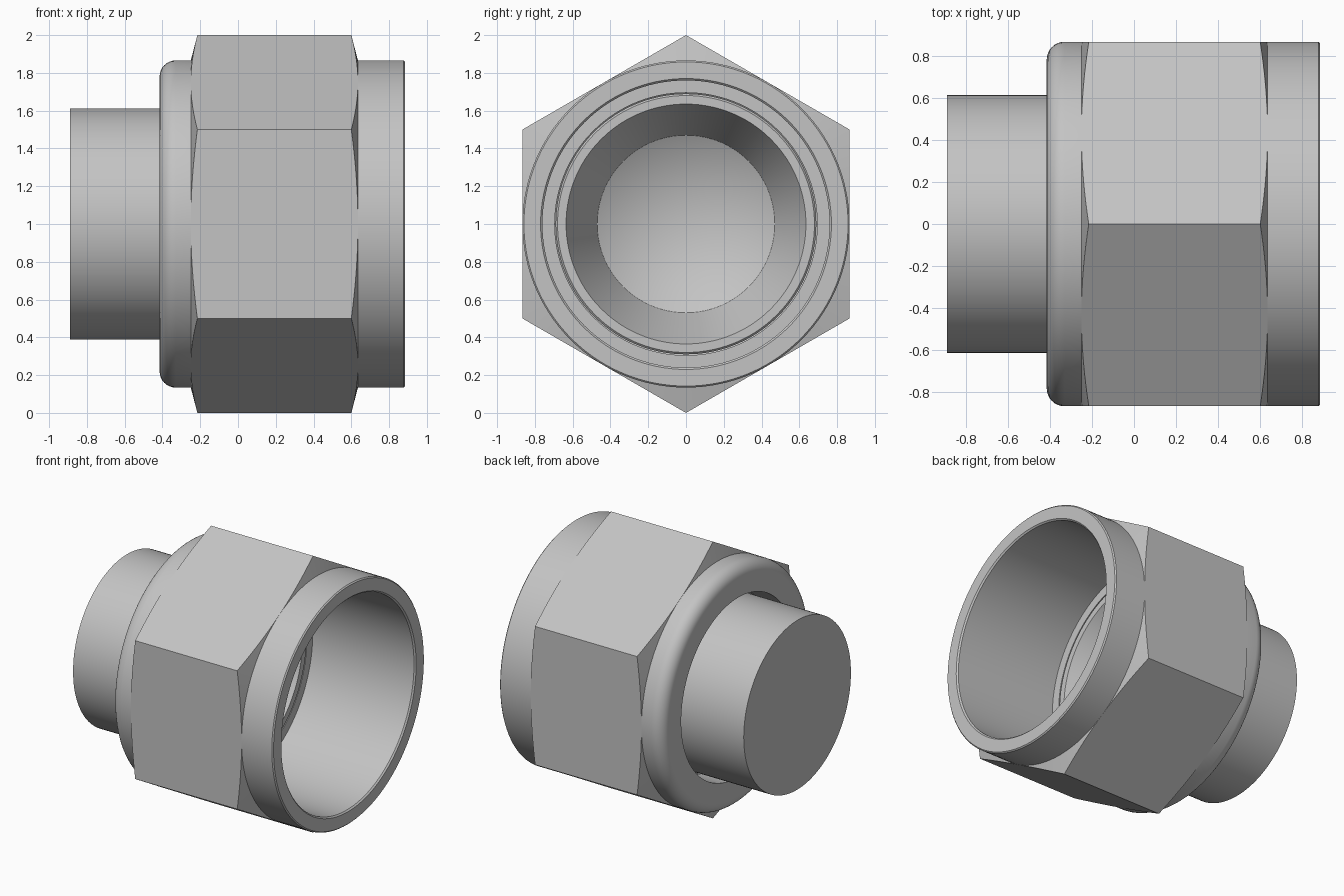
import bpy, bmesh, math

SEGMENTS = 120
APOTHEM = math.sqrt(0.75)

if "Cube" in bpy.data.objects:
    bpy.data.objects.remove(bpy.data.objects["Cube"], do_unlink=True)

steel = bpy.data.materials.new("plain grey steel")
steel.use_nodes = True
GREY = (0.55, 0.55, 0.55, 1)
steel.diffuse_color = GREY
steel.node_tree.nodes["Principled BSDF"].inputs["Base Color"].default_value = GREY


def hex_corner(face_x, tip_x):
    """Profile point following the hexagon, where a cone chamfers its corners."""
    def point(angle):
        radius = APOTHEM / math.cos(angle % (math.pi / 3) - math.pi / 6)
        return face_x + (tip_x - face_x) * (radius - APOTHEM) / (1 - APOTHEM), radius
    return point


def lathe(name, profile, closed):
    """Turn a profile of (x, radius) points about the lengthwise axis at z = 1."""
    bm = bmesh.new()
    rings = []
    for i in range(SEGMENTS):
        angle = math.tau * i / SEGMENTS
        ring = []
        for p in profile:
            x, r = p(angle) if callable(p) else p
            ring.append(bm.verts.new((x, r * math.sin(angle), 1 + r * math.cos(angle))))
        rings.append(ring)
    count = len(profile)
    for i in range(SEGMENTS):
        a, b = rings[i], rings[(i + 1) % SEGMENTS]
        for j in range(count if closed else count - 1):
            k = (j + 1) % count
            bm.faces.new((a[j], a[k], b[k], b[j]))
    bmesh.ops.remove_doubles(bm, verts=bm.verts, dist=1e-5)
    bmesh.ops.recalc_face_normals(bm, faces=bm.faces)
    mesh = bpy.data.meshes.new(name)
    bm.to_mesh(mesh)
    bm.free()
    mesh.materials.append(steel)
    obj = bpy.data.objects.new(name, mesh)
    bpy.context.collection.objects.link(obj)
    bpy.ops.object.select_all(action="DESELECT")
    obj.select_set(True)
    bpy.context.view_layer.objects.active = obj
    bpy.ops.object.shade_smooth_by_angle(angle=math.radians(20))
    return obj


# Union nut: rounded collar, chamfered hexagon, plain rim and stepped bore
FILLET = 0.085
rounded = []
for i in range(9):
    t = math.pi / 2 * i / 8
    rounded.append((-0.415 + FILLET * (1 - math.sin(t)),
                    APOTHEM - FILLET * (1 - math.cos(t))))
rounded.reverse()
nut_profile = [(-0.415, 0.648)] + rounded[::-1] if rounded[0][0] > rounded[-1][0] else []
nut_profile = [(-0.415, 0.648)]
for i in range(9):
    t = math.pi / 2 * i / 8
    nut_profile.append((-0.415 + FILLET * (1 - math.cos(t)),
                        APOTHEM - FILLET * (1 - math.sin(t))))
nut_profile += [
    (-0.25, APOTHEM), hex_corner(-0.25, -0.215),
    hex_corner(0.635, 0.6), (0.635, APOTHEM),
    (0.877, APOTHEM), (0.885, 0.858),
    (0.885, 0.77), (0.875, 0.76),
    (0.065, 0.76), (0.065, 0.695),
    (-0.15, 0.695), (-0.2, 0.648),
]
lathe("union_nut", nut_profile, closed=True)

# Blind nipple: solid stub, retaining shoulder, tapered seat and drilled tip
lathe("nipple", [
    (-0.89, 0), (-0.89, 0.612), (-0.19, 0.612), (-0.12, 0.69),
    (0.06, 0.69), (0.07, 0.68), (0.07, 0.635),
    (-0.28, 0.47), (-0.55, 0),
], closed=False)
